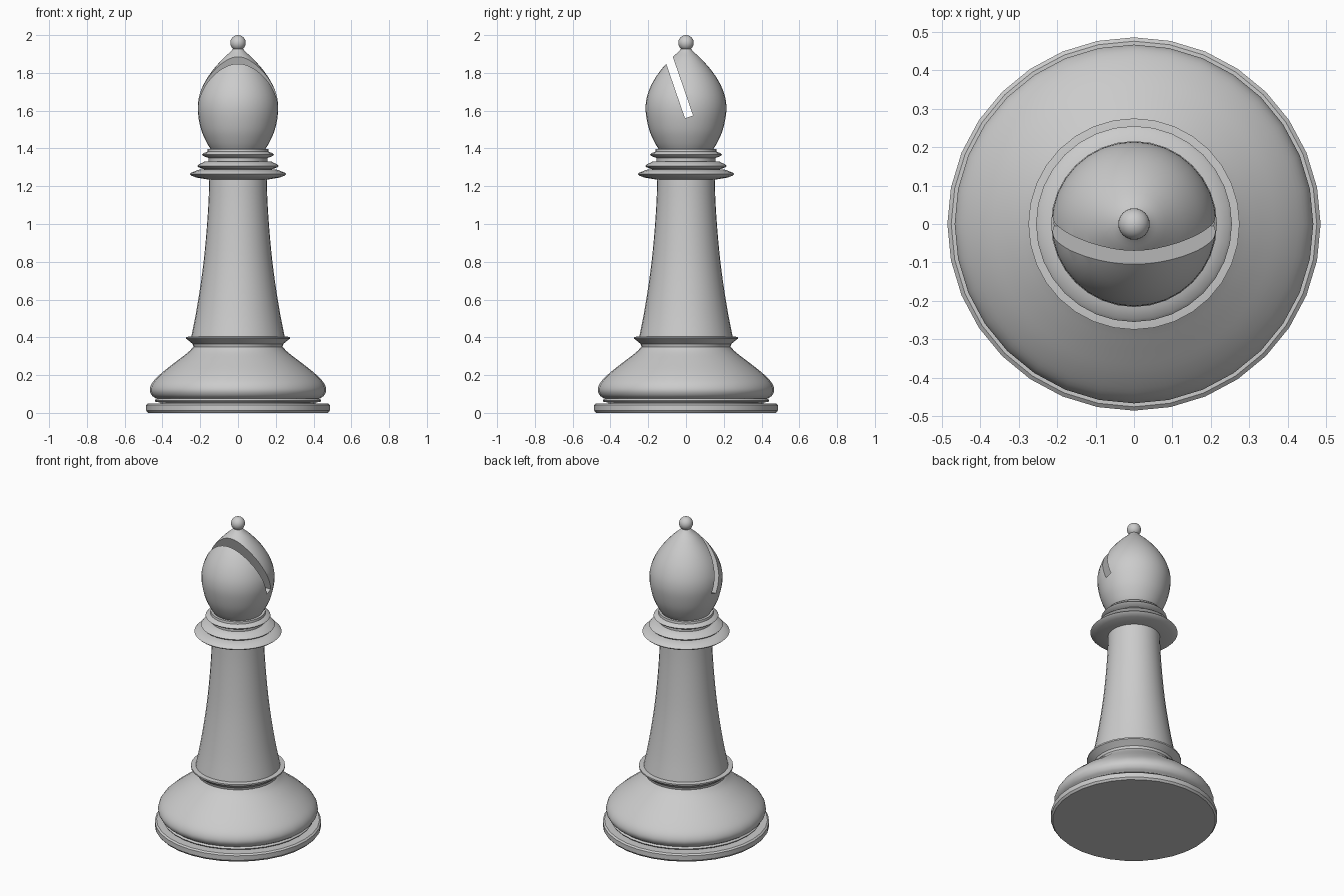
import bpy, bmesh, math
from mathutils import Vector

if "Cube" in bpy.data.objects:
    bpy.data.objects.remove(bpy.data.objects["Cube"])

grey = bpy.data.materials.new("plain grey")
grey.diffuse_color = (0.6, 0.6, 0.6, 1)
grey.use_nodes = True
grey.node_tree.nodes["Principled BSDF"].inputs["Base Color"].default_value = grey.diffuse_color


def finish(ob, angle=35):
    bpy.ops.object.select_all(action='DESELECT')
    ob.select_set(True)
    bpy.context.view_layer.objects.active = ob
    bpy.ops.object.shade_smooth_by_angle(angle=math.radians(angle))


def smooth(pts, n=4):
    """Catmull-Rom curve through the (radius, height) points."""
    p = [Vector(q) for q in pts]
    p = [2 * p[0] - p[1]] + p + [2 * p[-1] - p[-2]]
    out = []
    for i in range(1, len(p) - 2):
        a, b, c, d = p[i - 1:i + 3]
        for k in range(n):
            t = k / n
            out.append(0.5 * (2 * b + (c - a) * t + (2 * a - 5 * b + 4 * c - d) * t * t
                              + (3 * b - a - 3 * c + d) * t ** 3))
    return [tuple(q) for q in out] + [tuple(pts[-1])]


def lathe(name, profile, segs=32):
    """Turned solid with flat caps, from (radius, height) points going up."""
    bm = bmesh.new()
    rings = [[bm.verts.new((r * math.cos(2 * math.pi * i / segs),
                            r * math.sin(2 * math.pi * i / segs), z))
              for i in range(segs)] for r, z in profile]
    for a, b in zip(rings, rings[1:]):
        for i in range(segs):
            j = (i + 1) % segs
            bm.faces.new((a[i], a[j], b[j], b[i]))
    bm.faces.new(rings[0][::-1])
    bm.faces.new(rings[-1])
    me = bpy.data.meshes.new(name)
    bm.to_mesh(me)
    bm.free()
    me.materials.append(grey)
    ob = bpy.data.objects.new(name, me)
    bpy.context.collection.objects.link(ob)
    finish(ob)
    return ob


# foot disc and thin ring above it
lathe("foot_disc", [(0.476, 0), (0.486, 0.012), (0.486, 0.042), (0.476, 0.05)])
lathe("foot_ring", [(0.41, 0.045), (0.41, 0.055), (0.436, 0.058), (0.441, 0.065),
                    (0.436, 0.072), (0.42, 0.078)])

# bulging base with a flared lip
lathe("base", smooth([(0.435, 0.076), (0.458, 0.095), (0.467, 0.125), (0.45, 0.165),
                      (0.40, 0.215), (0.33, 0.27), (0.265, 0.32), (0.236, 0.35)])
      + [(0.24, 0.365), (0.262, 0.383), (0.275, 0.393), (0.275, 0.402), (0.25, 0.405)])

# tapering column
lathe("column", smooth([(0.248, 0.40), (0.224, 0.52), (0.201, 0.66), (0.181, 0.81),
                        (0.166, 0.97), (0.156, 1.12), (0.152, 1.245)], 3))

# three stacked collars
for name, r, z, low, high, rin, rtop in (
        ("collar_lower", 0.255, 1.264, 1.235, 1.288, 0.155, 0.205),
        ("collar_middle", 0.216, 1.308, 1.285, 1.332, 0.18, 0.175),
        ("collar_upper", 0.19, 1.367, 1.33, 1.397, 0.155, 0.16)):
    lathe(name, [(rin, low), (r - 0.035, z - 0.018), (r - 0.008, z - 0.008), (r, z),
                 (r - 0.008, z + 0.008), (r - 0.028, z + 0.016), (rtop, high)])

# egg-shaped head
head = lathe("head", smooth([(0.14, 1.39), (0.165, 1.43), (0.192, 1.49), (0.209, 1.56),
                             (0.214, 1.62), (0.205, 1.68), (0.179, 1.745), (0.137, 1.81),
                             (0.082, 1.873), (0.042, 1.91), (0.02, 1.935)]))

# slanted slot cut through the head
tilt = math.radians(19)
up = Vector((0, -math.sin(tilt), math.cos(tilt)))
bpy.ops.mesh.primitive_cube_add(size=1, location=Vector((0, 0.016, 1.567)) + up * 0.3,
                                rotation=(tilt, 0, 0))
cutter = bpy.context.object
cutter.name = "slot_cutter"
cutter.scale = (1, 0.045, 0.6)
cutter.hide_render = True
cutter.data.materials.append(grey)
mod = head.modifiers.new("slot", 'BOOLEAN')
mod.operation, mod.solver, mod.object = 'DIFFERENCE', 'EXACT', cutter
bpy.context.view_layer.update()
bpy.context.view_layer.objects.active = head
bpy.ops.object.modifier_apply(modifier=mod.name)
bpy.data.objects.remove(cutter)
finish(head)

# ball on top
bpy.ops.mesh.primitive_uv_sphere_add(segments=24, ring_count=16, radius=0.041,
                                     location=(0, 0, 1.959))
ball = bpy.context.object
ball.name = "top_ball"
ball.data.materials.append(grey)
finish(ball)
